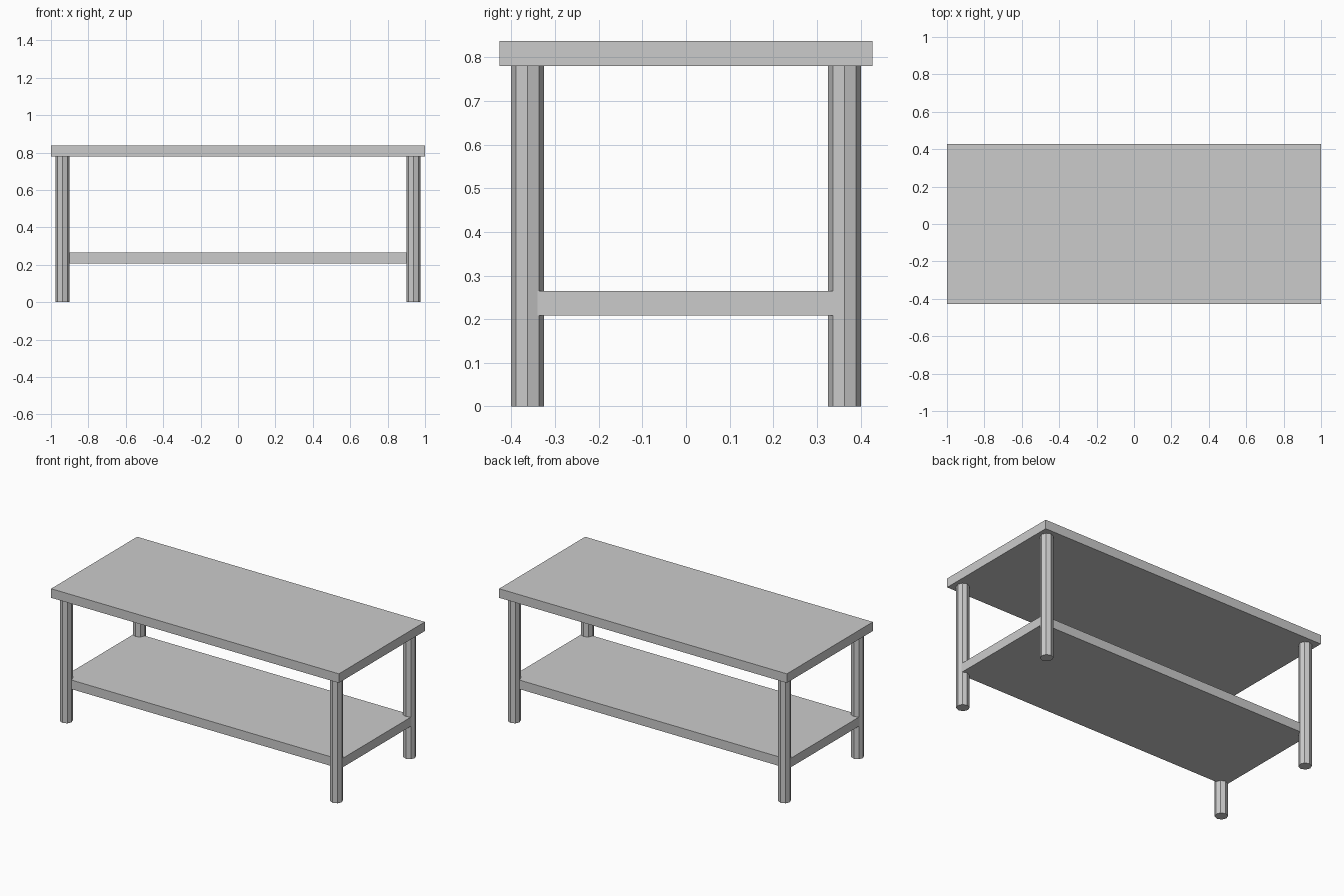
import bpy

if "Cube" in bpy.data.objects:
    bpy.data.objects.remove(bpy.data.objects["Cube"])


def slab(name, half_x, half_y, z0, z1):
    bpy.ops.mesh.primitive_cube_add(size=2, location=(0, 0, (z0 + z1) / 2))
    ob = bpy.context.object
    ob.name = name
    ob.scale = (half_x, half_y, (z1 - z0) / 2)
    bpy.ops.object.transform_apply(location=False, rotation=False, scale=True)
    return ob


# table top and lower shelf
slab("table_top", 1.0, 0.427, 0.78, 0.837)
slab("lower_shelf", 0.967, 0.364, 0.208, 0.265)

# four eight-sided legs
for side_y, label_y in ((-1, "front"), (1, "back")):
    for side_x, label_x in ((-1, "left"), (1, "right")):
        bpy.ops.mesh.primitive_cylinder_add(
            vertices=8, radius=0.0375, depth=0.78,
            location=(side_x * 0.939, side_y * 0.363, 0.39))
        bpy.context.object.name = f"{label_y}_{label_x}_leg"
